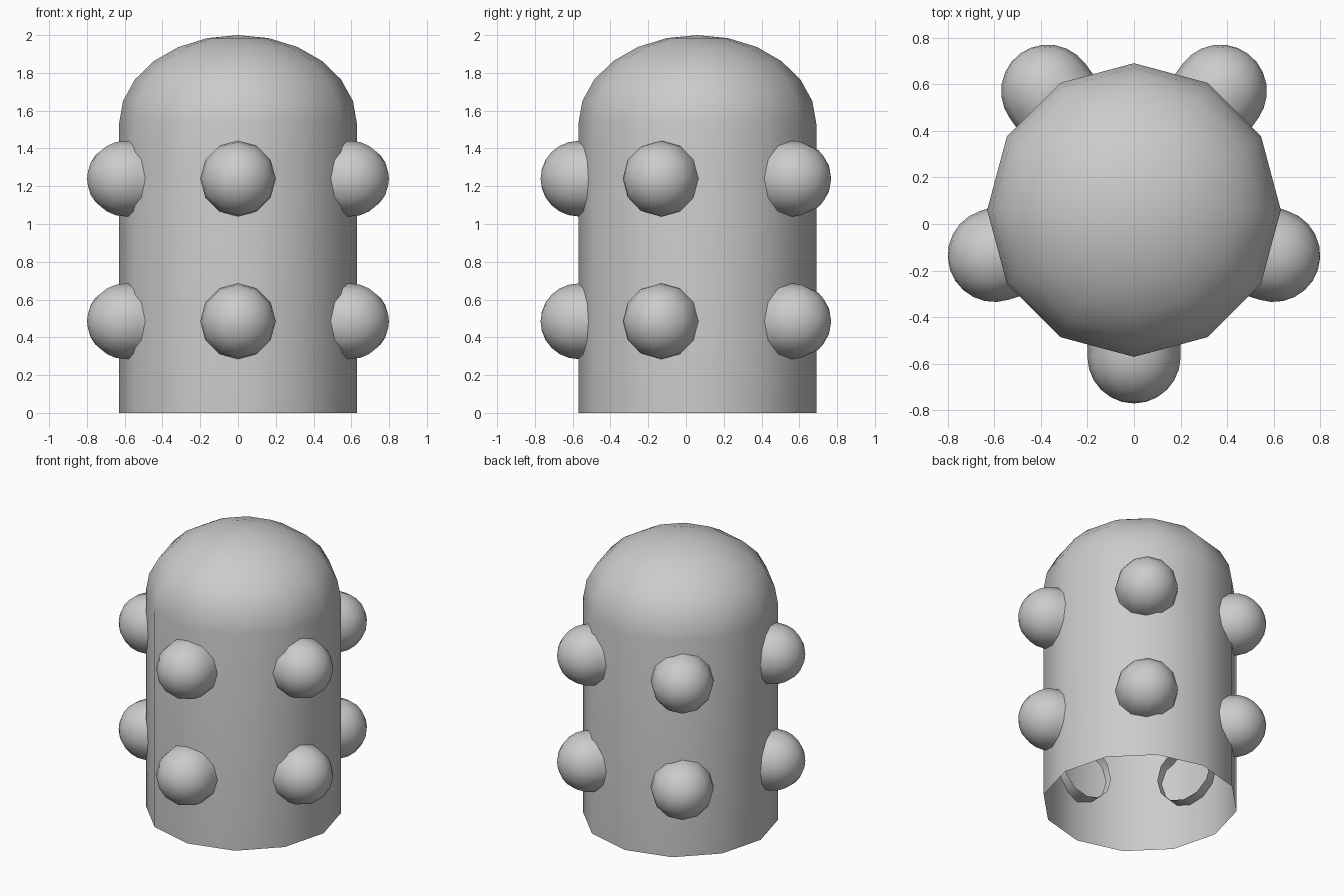
import bpy
import bmesh
from math import sin, cos, pi, radians
from mathutils import Matrix, Vector

cube = bpy.data.objects.get("Cube")
if cube:
    bpy.data.objects.remove(cube, do_unlink=True)

SIDES = 12
CENTRE = Vector((0, 0.06, 0))
RADIUS = 0.63

grey = bpy.data.materials.new("plain grey")
grey.use_nodes = True
colour = (0.6, 0.6, 0.6, 1)
grey.diffuse_color = colour
grey.node_tree.nodes["Principled BSDF"].inputs["Base Color"].default_value = colour


def domed_tube(name, radius, bottom, shoulder, dome, matrix):
    """Open-ended tube along local z, closed by a rounded dome."""
    bm = bmesh.new()
    steps = 6
    profile = [(radius, bottom)]
    for i in range(steps):
        a = i * pi / 2 / steps
        profile.append((radius * cos(a), shoulder + dome * sin(a)))
    rings = []
    for r, z in profile:
        rings.append([bm.verts.new((r * cos(2 * pi * k / SIDES),
                                    r * sin(2 * pi * k / SIDES), z))
                      for k in range(SIDES)])
    for low, high in zip(rings, rings[1:]):
        for k in range(SIDES):
            n = (k + 1) % SIDES
            bm.faces.new((low[k], low[n], high[n], high[k]))
    tip = bm.verts.new((0, 0, shoulder + dome))
    for k in range(SIDES):
        bm.faces.new((rings[-1][k], rings[-1][(k + 1) % SIDES], tip))
    for f in bm.faces:
        f.smooth = True
    mesh = bpy.data.meshes.new(name)
    bm.to_mesh(mesh)
    bm.free()
    mesh.materials.append(grey)
    obj = bpy.data.objects.new(name, mesh)
    obj.matrix_world = matrix
    bpy.context.collection.objects.link(obj)
    return obj


# Main body: open at the bottom, with a flattened dome
domed_tube("body", RADIUS, 0, 1.53, 0.47, Matrix.Translation(CENTRE))

# Two rows of five round knobs facing outwards
for row, z in (("lower", 0.485), ("upper", 1.24)):
    for i in range(5):
        angle = radians(-90 + 72 * i)
        place = CENTRE + Vector((RADIUS * cos(angle), RADIUS * sin(angle), z))
        turn = Matrix.Rotation(angle, 4, "Z") @ Matrix.Rotation(pi / 2, 4, "Y")
        domed_tube(f"{row}_knob_{i + 1}", 0.2, -0.1, 0, 0.2,
                   Matrix.Translation(place) @ turn)
